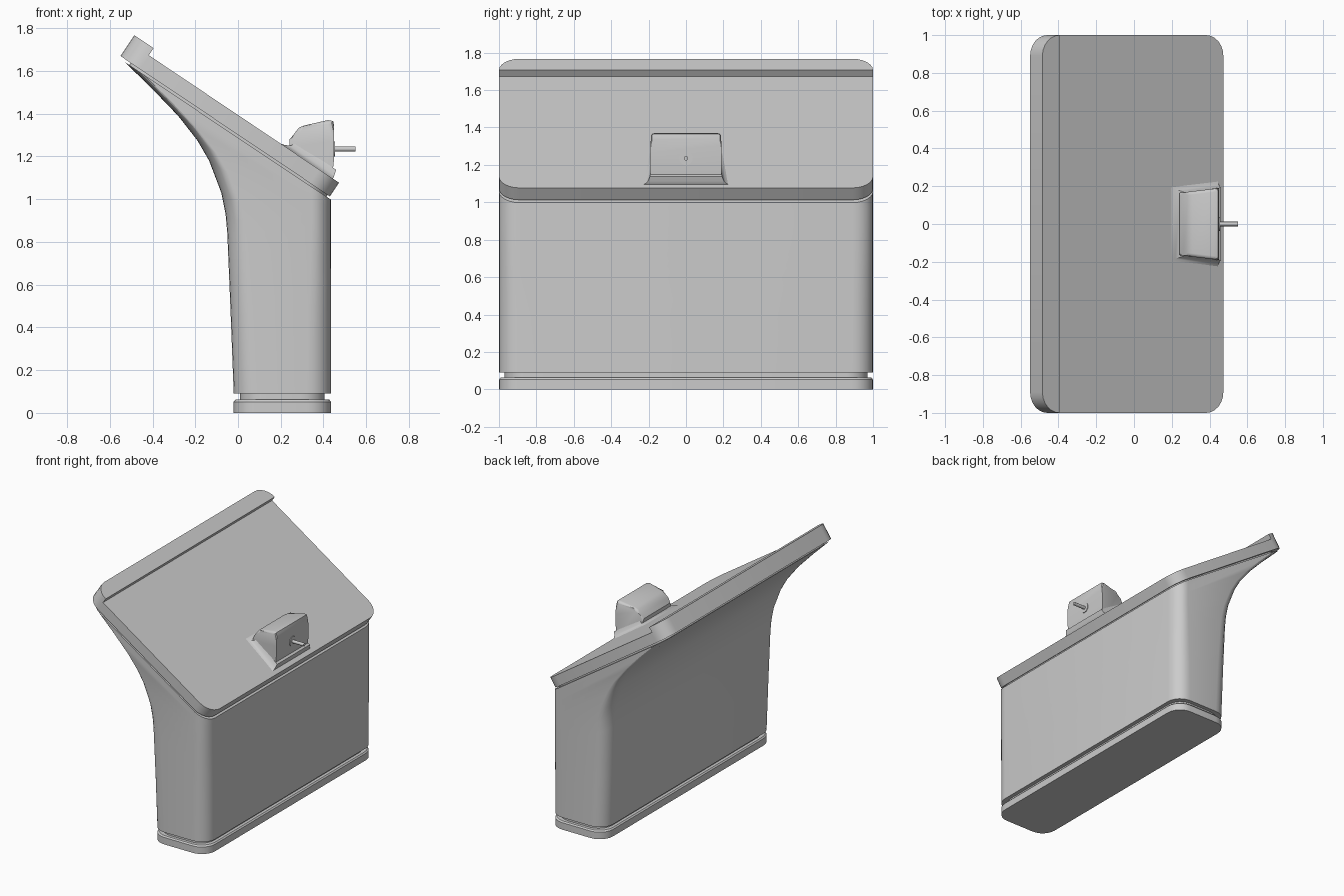
import bpy, bmesh, math
from mathutils import Vector, Matrix

if "Cube" in bpy.data.objects:
    bpy.data.objects.remove(bpy.data.objects["Cube"])

# slanted desk frame: D runs up the slope, N is its normal
O = Vector((0.43, 0, 1.013))
D = Vector((-0.98, 0, 0.657)).normalized()
N = Vector((-D.z * -1, 0, -D.x))
RUN = 1.18


def rounded_ring(a, b, inset=0.0, r=0.11, seg=6):
    """Rounded rectangle from (x,z) a to (x,z) b, spanning y -1..1."""
    a, b = Vector((a[0], 0, a[1])), Vector((b[0], 0, b[1]))
    d = (b - a).normalized()
    a, b = a + d * inset, b - d * inset
    length, h = (b - a).length, 1 - inset
    pts = []
    for k, (cs, cy) in enumerate([(length - r, h - r), (r, h - r),
                                  (r, r - h), (length - r, r - h)]):
        for i in range(seg + 1):
            t = math.pi / 2 * (k + i / seg)
            pts.append(a + d * (cs + r * math.cos(t)) + Vector((0, cy + r * math.sin(t), 0)))
    return pts


def finish(name, bm, bevel=0):
    bmesh.ops.recalc_face_normals(bm, faces=bm.faces)
    me = bpy.data.meshes.new(name)
    bm.to_mesh(me)
    bm.free()
    ob = bpy.data.objects.new(name, me)
    bpy.context.collection.objects.link(ob)
    if bevel:
        m = ob.modifiers.new("Bevel", 'BEVEL')
        m.width, m.segments, m.angle_limit = bevel, 3, math.radians(50)
    return ob


def loft(name, rings, bevel=0):
    bm = bmesh.new()
    vs = [[bm.verts.new(p) for p in ring] for ring in rings]
    n = len(vs[0])
    for lo, hi in zip(vs, vs[1:]):
        for i in range(n):
            j = (i + 1) % n
            bm.faces.new((lo[i], lo[j], hi[j], hi[i]))
    bm.faces.new(vs[0])
    bm.faces.new(vs[-1])
    return finish(name, bm, bevel)


def smooth(ob, angle=30):
    bpy.ops.object.select_all(action='DESELECT')
    ob.select_set(True)
    bpy.context.view_layer.objects.active = ob
    bpy.ops.object.shade_smooth_by_angle(angle=math.radians(angle))


def on_desk(u, y, n):
    return O + D * u + N * n + Vector((0, y, 0))


# plinth with recessed groove above it
L, R = -0.02, 0.435
plinth = loft("plinth", [rounded_ring((L, z), (R, z), i) for z, i in
                         [(0, 0), (0.052, 0), (0.062, 0.008), (0.062, 0.03), (0.09, 0.03)]])

# flared pedestal: rings tilt gradually from flat to the desk slope
sections = [(-0.02, 0.09, 0.09), (-0.035, 0.48, 0.38), (-0.05, 0.84, 0.6), (-0.058, 0.93, 0.66),
            (-0.078, 1.03, 0.72), (-0.135, 1.18, 0.80), (-0.19, 1.275, 0.85),
            (-0.28, 1.39, 0.90), (-0.40, 1.515, 0.95), (-0.53, 1.642, 0.998)]
rings = [rounded_ring((x, zl), (R, zr)) for x, zl, zr in sections]
top = rounded_ring((-0.53, 1.642), (R, 0.998), 0.025)
rings += [top, [p + N * 0.02 for p in top]]
pedestal = loft("pedestal", rings)

# desk slab with a raised lip at the high end
lo, hi = O, O + D * RUN
outline = rounded_ring((hi.x, hi.z), (lo.x, lo.z))
slab = loft("desk_slab", [outline, [p + N * 0.117 for p in outline]])
cut_rings = [[on_desk(u, y, n) for u, y in [(-0.2, -1.2), (1.072, -1.2), (1.072, 1.2), (-0.2, 1.2)]]
             for n in (0.077, 0.3)]
cutter = loft("lip_cutter", cut_rings)
cutter.hide_render = True
m = slab.modifiers.new("Step", 'BOOLEAN')
m.operation, m.object, m.solver = 'DIFFERENCE', cutter, 'EXACT'
bpy.context.view_layer.objects.active = slab
bpy.ops.object.modifier_apply(modifier="Step")
bpy.data.objects.remove(cutter)

# wedge housing on the desk
bm = bmesh.new()
profile = [(0.24, 1.20), (0.24, 1.278), (0.262, 1.305), (0.285, 1.335), (0.31, 1.345),
           (0.42, 1.37), (0.445, 1.366), (0.45, 1.345), (0.45, 1.19), (0.437, 1.08)]
sides = [[bm.verts.new((x, s * (0.165 + (x - 0.24) * 0.12), z)) for x, z in profile] for s in (-1, 1)]
for side in sides:
    bm.faces.new(side)
for i in range(len(profile)):
    j = (i + 1) % len(profile)
    bm.faces.new((sides[0][i], sides[0][j], sides[1][j], sides[1][i]))
caps = [e for e in bm.edges if any(len(f.verts) > 4 for f in e.link_faces)
        and min(v.co.z for v in e.verts) > 1.27]
bmesh.ops.bevel(bm, geom=caps, offset=0.018, segments=3, profile=0.5, affect='EDGES')
housing = finish("housing", bm)

# flared skirt where the housing meets the desk
skirt = loft("housing_skirt", [
    [on_desk(u, y, n) for u, y in [(u0, -w0), (u1, -w1), (u1, w1), (u0, w0)]]
    for n, u0, u1, w0, w1 in [(0.074, 0.035, 0.34, 0.23, 0.20), (0.082, 0.035, 0.31, 0.215, 0.185),
                              (0.095, 0.038, 0.285, 0.203, 0.175), (0.12, 0.045, 0.27, 0.193, 0.165)]])


# spindle and its collar
def rod(name, x0, x1, r):
    bm = bmesh.new()
    bmesh.ops.create_cone(bm, cap_ends=True, segments=20, radius1=r, radius2=r, depth=x1 - x0,
                          matrix=Matrix.Translation(((x0 + x1) / 2, 0, 1.235)) @
                          Matrix.Rotation(math.pi / 2, 4, 'Y'))
    return finish(name, bm)


collar = rod("spindle_collar", 0.44, 0.455, 0.036)
spindle = rod("spindle", 0.44, 0.55, 0.012)

for ob in (plinth, pedestal, slab, housing, skirt, collar, spindle):
    smooth(ob)
